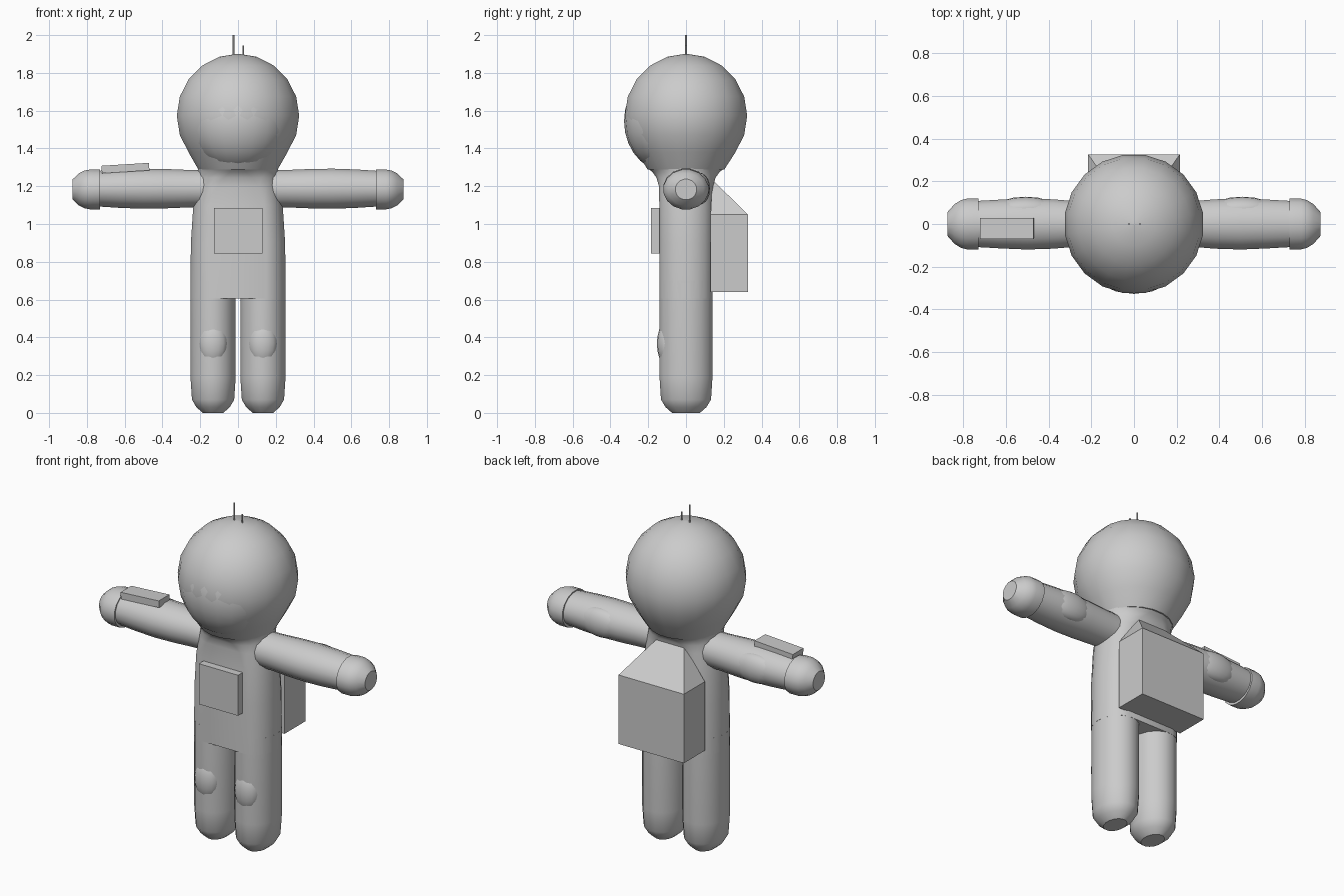
import bpy, bmesh
from math import sin, cos, pi, radians

if "Cube" in bpy.data.objects:
    bpy.data.objects.remove(bpy.data.objects["Cube"])


def finish(name, bm, smooth=None):
    bmesh.ops.recalc_face_normals(bm, faces=bm.faces)
    mesh = bpy.data.meshes.new(name)
    bm.to_mesh(mesh)
    bm.free()
    ob = bpy.data.objects.new(name, mesh)
    bpy.context.collection.objects.link(ob)
    if smooth:
        bpy.ops.object.select_all(action='DESELECT')
        ob.select_set(True)
        bpy.context.view_layer.objects.active = ob
        bpy.ops.object.shade_smooth_by_angle(angle=radians(smooth))
    return ob


def loft(name, rings, place, n=16, smooth=40):
    """Skin rings of (height, half flat, radius a, radius b) and cap both ends."""
    bm = bmesh.new()
    loops = []
    for h, flat, a, b in rings:
        loop = []
        for i in range(n):
            c, s = cos(2 * pi * (i + .5) / n), sin(2 * pi * (i + .5) / n)
            u = a * c + (flat if c > 0 else -flat)
            loop.append(bm.verts.new(place(h, u, b * s)))
        loops.append(loop)
    for lo, hi in zip(loops, loops[1:]):
        for i in range(n):
            j = (i + 1) % n
            bm.faces.new((lo[i], lo[j], hi[j], hi[i]))
    bm.faces.new(loops[0])
    bm.faces.new(loops[-1])
    return finish(name, bm, smooth)


def box(name, lo, hi):
    bm = bmesh.new()
    bmesh.ops.create_cube(bm, size=1)
    for v in bm.verts:
        v.co = [l + (c + .5) * (h - l) for c, l, h in zip(v.co, lo, hi)]
    return finish(name, bm)


def ellipsoid(name, centre, radii, u=16, v=10):
    bm = bmesh.new()
    bmesh.ops.create_uvsphere(bm, u_segments=u, v_segments=v, radius=1)
    bmesh.ops.scale(bm, vec=radii, verts=bm.verts)
    bmesh.ops.translate(bm, vec=centre, verts=bm.verts)
    return finish(name, bm, 50)


def upright(cx=0, cz=0):
    return lambda h, u, v: (cx + u, v, cz + h)


# Helmet: a sphere running into a tapered neck
R = .328
head = [(-.285, 0, .212, .205)]
for k in range(-2, 5):
    t = radians(18 * k)
    head.append((R * sin(t), 0, R * cos(t), R * cos(t)))
head.append((R, 0, .004, .004))
loft("helmet", head, upright(0, 1.573), 20)
ellipsoid("visor", (0, -.098, 1.545), (.27, .23, .27), 20, 14)

# Torso: stadium section flaring into a round collar
loft("torso", [(.605, .132, .122, .143), (.9, .132, .119, .143),
               (1.1, .12, .118, .143), (1.2, .09, .132, .145),
               (1.245, .05, .165, .158), (1.275, .01, .205, .18),
               (1.295, 0, .215, .205)], upright(), 20)

# Limbs, gloves and joint pads on both sides
for side, s in (("left", 1), ("right", -1)):
    loft(side + "_leg", [(0, 0, .055, .075), (.03, 0, .09, .11),
                         (.07, 0, .114, .135), (.19, 0, .122, .143),
                         (.7, 0, .122, .143)], upright(s * .132))
    loft(side + "_arm", [(.15, 0, .105, .1), (.26, 0, .108, .101),
                         (.38, 0, .118, .106), (.5, 0, .122, .108),
                         (.62, 0, .117, .104), (.74, 0, .11, .096)],
         lambda h, u, v: (s * h, u, 1.187 + v))
    loft(side + "_glove", [(.73, 0, .121, .107), (.785, 0, .121, .107),
                           (.812, 0, .114, .102), (.842, 0, .095, .087),
                           (.875, 0, .057, .055)],
         lambda h, u, v: (s * h, u, 1.183 + v))
    ellipsoid(side + "_elbow_pad", (s * .508, .07, 1.187), (.15, .058, .085))
    ellipsoid(side + "_knee_pad", (s * .132, -.096, .367), (.078, .058, .12))

# Chest control box
box("chest_box", (-.128, -.185, .845), (.13, -.12, 1.086))

# Backpack: box with its top front edge pulled up and narrowed
bm = bmesh.new()
for_points = [[bm.verts.new((sx * x, y, z)) for x, y, z in
               ((.215, .13, .64), (.215, .327, .64), (.215, .327, 1.05),
                (.085, .14, 1.235), (.215, .13, 1.05))] for sx in (1, -1)]
r, l = for_points
for pts in ((r[0], r[1], r[2], r[4]), (r[4], r[2], r[3]),
            (l[0], l[1], l[2], l[4]), (l[4], l[2], l[3]),
            (r[0], r[1], l[1], l[0]), (r[1], r[2], l[2], l[1]),
            (r[2], r[3], l[3], l[2]), (r[3], r[4], l[4], l[3]),
            (r[4], r[0], l[0], l[4])):
    bm.faces.new(pts)
finish("backpack", bm)

# Tilted wrist panel on one forearm
panel = box("wrist_panel", (-.126, -.05, -.02), (.126, .05, .02))
panel.location = (-.596, -.021, 1.296)
panel.rotation_euler = (0, radians(-3.5), 0)

# Antennas
for name, x, top in (("long_antenna", -.024, 2.0), ("short_antenna", .028, 1.945)):
    loft(name, [(1.86, 0, .0045, .0045), (top, 0, .0045, .0045)], upright(x), 8)
